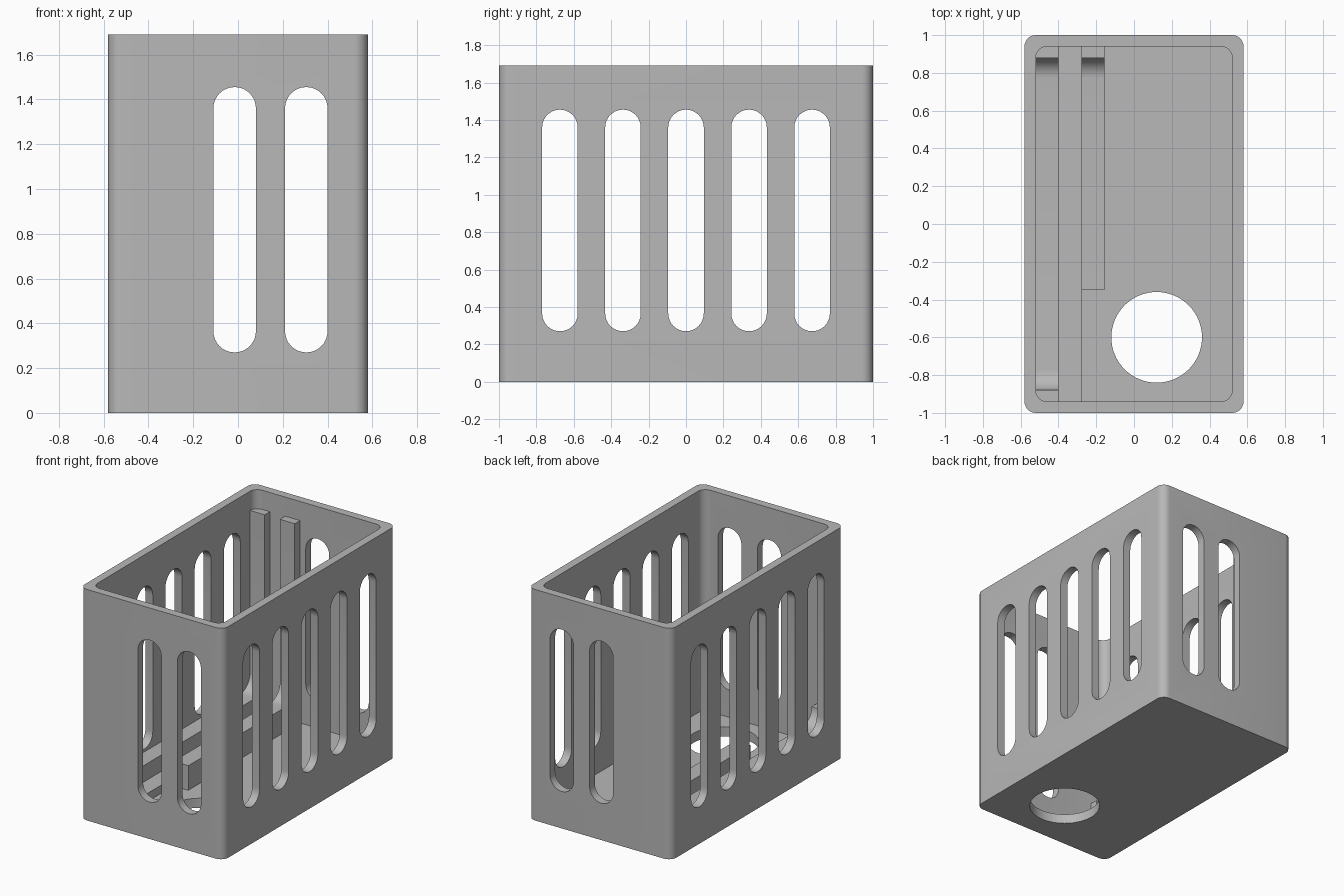
import bpy, bmesh
from math import cos, sin, pi, radians
from mathutils import Vector

if "Cube" in bpy.data.objects:
    bpy.data.objects.remove(bpy.data.objects["Cube"], do_unlink=True)

grey = bpy.data.materials.new("plain grey")
grey.use_nodes = True
grey.diffuse_color = (0.48, 0.48, 0.48, 1)
grey.node_tree.nodes["Principled BSDF"].inputs["Base Color"].default_value = grey.diffuse_color

X, Y, Z = Vector((1, 0, 0)), Vector((0, 1, 0)), Vector((0, 0, 1))
HALF_W, HEIGHT, WALL, FLOOR = 0.58, 1.69, 0.06, 0.07


def prism(name, points, u, v, start, end):
    """Extrude a 2D outline lying in the u, v plane along its normal."""
    axis = u.cross(v)
    bm = bmesh.new()
    face = bm.faces.new([bm.verts.new(u * a + v * b + axis * start) for a, b in points])
    top = bmesh.ops.extrude_face_region(bm, geom=[face])["geom"]
    bmesh.ops.translate(bm, vec=axis * (end - start),
                        verts=[e for e in top if isinstance(e, bmesh.types.BMVert)])
    bmesh.ops.recalc_face_normals(bm, faces=bm.faces)
    mesh = bpy.data.meshes.new(name)
    bm.to_mesh(mesh)
    bm.free()
    mesh.materials.append(grey)
    ob = bpy.data.objects.new(name, mesh)
    bpy.context.collection.objects.link(ob)
    return ob


def arc(cx, cy, r, a0, a1, n):
    return [(cx + r * cos(radians(a0 + (a1 - a0) * i / n)),
             cy + r * sin(radians(a0 + (a1 - a0) * i / n))) for i in range(n + 1)]


def rounded(hw, hd, r):
    pts = []
    for k, (sx, sy) in enumerate([(1, 1), (-1, 1), (-1, -1), (1, -1)]):
        pts += arc(sx * (hw - r), sy * (hd - r), r, 90 * k, 90 * k + 90, 8)
    return pts


def slot(centre, r=0.095, low=0.27, high=1.455):
    return arc(centre, high - r, r, 0, 180, 16) + arc(centre, low + r, r, 180, 360, 16)


def smooth(ob):
    bpy.ops.object.select_all(action="DESELECT")
    ob.select_set(True)
    bpy.context.view_layer.objects.active = ob
    bpy.ops.object.shade_smooth_by_angle(angle=radians(30))


def cut(ob, cutter):
    cutter.hide_render = True
    mod = ob.modifiers.new("cut", "BOOLEAN")
    mod.operation, mod.solver, mod.object = "DIFFERENCE", "EXACT", cutter
    bpy.context.view_layer.objects.active = ob
    bpy.ops.object.modifier_apply(modifier=mod.name)
    bpy.data.objects.remove(cutter, do_unlink=True)


# Open box with rounded upright corners
case = prism("case", rounded(HALF_W, 1, 0.06), X, Y, 0, HEIGHT)
cut(case, prism("cavity_cutter", rounded(HALF_W - WALL, 1 - WALL, 0.06), X, Y, FLOOR, 2))

# Vent slots through both long walls, then both end walls
for i in range(-2, 3):
    cut(case, prism("side_slot_cutter", slot(i * 0.337), Y, Z, -1, 1))
for x in (-0.015, 0.305):
    cut(case, prism("end_slot_cutter", slot(x), X, Z, -1.2, 1.2))

# Round opening in the floor
cut(case, prism("floor_hole_cutter", arc(0.12, -0.6, 0.24, 0, 354.375, 63), X, Y, -0.1, 0.2))
smooth(case)

# Guide rails that sweep up into posts on the back wall
RAIL, BACK, POST, R = 0.25, 0.97, 0.88, 0.11
back_sweep = arc(POST - R, RAIL + R, R, -90, 0, 10) + [(POST, 1.55), (BACK, 1.55)]
front_sweep = [(-BACK, RAIL + R)] + arc(R - POST, RAIL + R, R, 180, 270, 10)
base = [(BACK, 0.03), (-BACK, 0.03)]
smooth(prism("outer_guide_rail", base + front_sweep + back_sweep, Y, Z, -0.55, -0.40))
smooth(prism("inner_guide_rail", [(BACK, 0.03), (-0.35, 0.03), (-0.35, RAIL)] + back_sweep,
             Y, Z, -0.277, -0.157))

# Raised strip at the bottom of the channel between the rails
prism("channel_floor", base + [(-BACK, 0.13), (BACK, 0.13)], Y, Z, -0.41, -0.277)
